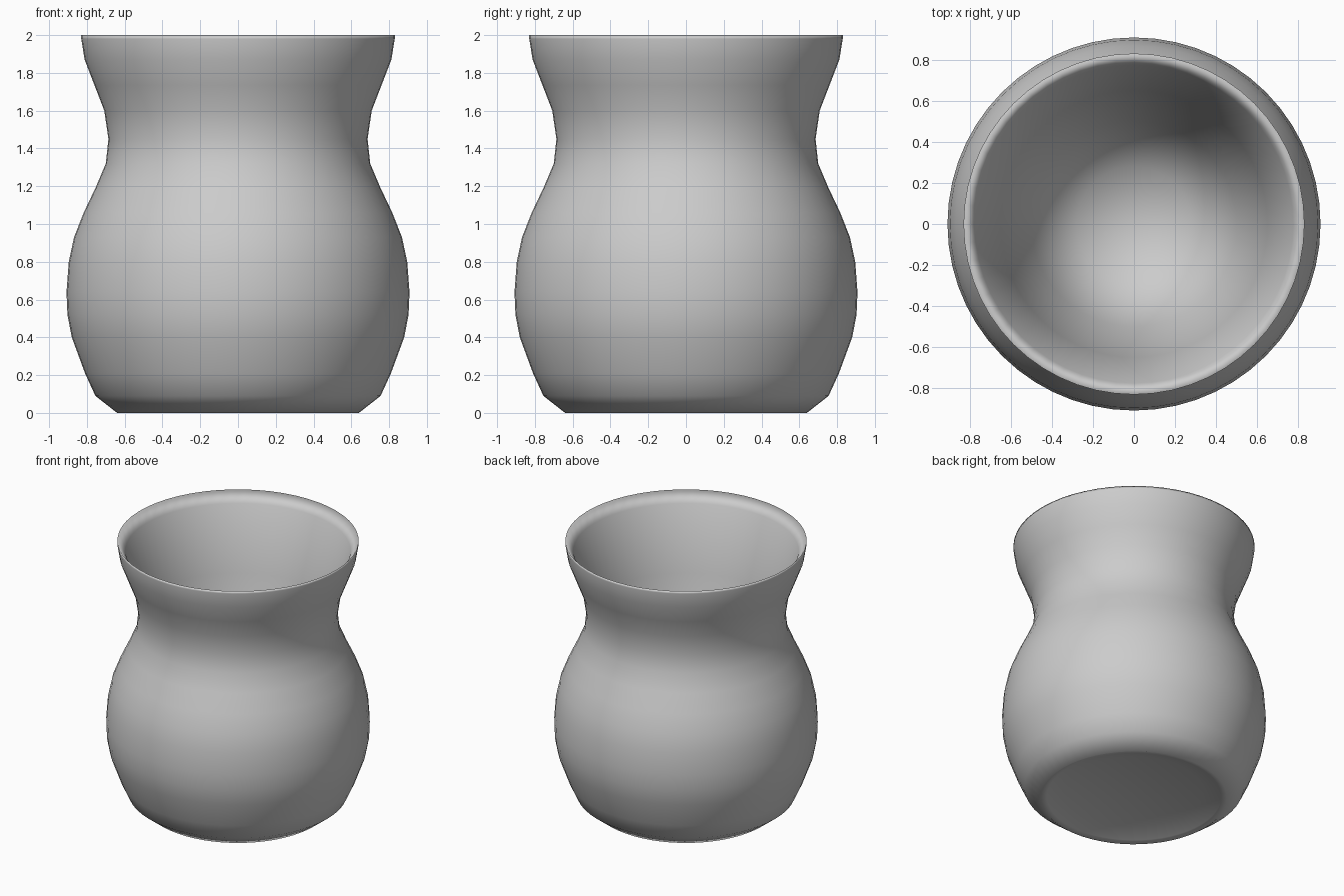
import bpy, bmesh, math

if "Cube" in bpy.data.objects:
    bpy.data.objects.remove(bpy.data.objects["Cube"])

SEGMENTS = 56

# Recessed foot, outer wall up to the rim, then the tapering inside down to its floor (radius, z)
foot = [(0.48, 0.05), (0.60, 0.01)]
outer = [(0.64, 0.0), (0.755, 0.09), (0.81, 0.21), (0.88, 0.40), (0.903, 0.52),
         (0.908, 0.64), (0.896, 0.80), (0.868, 0.93), (0.817, 1.06), (0.755, 1.19),
         (0.70, 1.32), (0.686, 1.45), (0.708, 1.60), (0.76, 1.735),
         (0.812, 1.87), (0.83, 1.98), (0.83, 2.0)]
inner = [(0.775, 1.92), (0.65, 1.45), (0.50, 0.45), (0.28, 0.17)]
profile = foot + outer + inner
UNDERSIDE, FLOOR = 0.06, 0.13


def lathe(name, pts, bottom, floor):
    bm = bmesh.new()
    rings = []
    for r, z in pts:
        rings.append([bm.verts.new((r * math.cos(2 * math.pi * i / SEGMENTS),
                                    r * math.sin(2 * math.pi * i / SEGMENTS), z))
                      for i in range(SEGMENTS)])
    for a, b in zip(rings, rings[1:]):
        for i in range(SEGMENTS):
            j = (i + 1) % SEGMENTS
            bm.faces.new((a[i], a[j], b[j], b[i]))
    # Underside and inside floor as fans
    for ring, z in ((rings[0], bottom), (rings[-1], floor)):
        centre = bm.verts.new((0, 0, z))
        for i in range(SEGMENTS):
            bm.faces.new((ring[i], ring[(i + 1) % SEGMENTS], centre))
    bmesh.ops.recalc_face_normals(bm, faces=bm.faces)
    for f in bm.faces:
        f.smooth = True
    me = bpy.data.meshes.new(name)
    bm.to_mesh(me)
    bm.free()
    ob = bpy.data.objects.new(name, me)
    bpy.context.collection.objects.link(ob)
    return ob


# Hollow round-bellied pot with a flared neck
lathe("pot", profile, UNDERSIDE, FLOOR)
